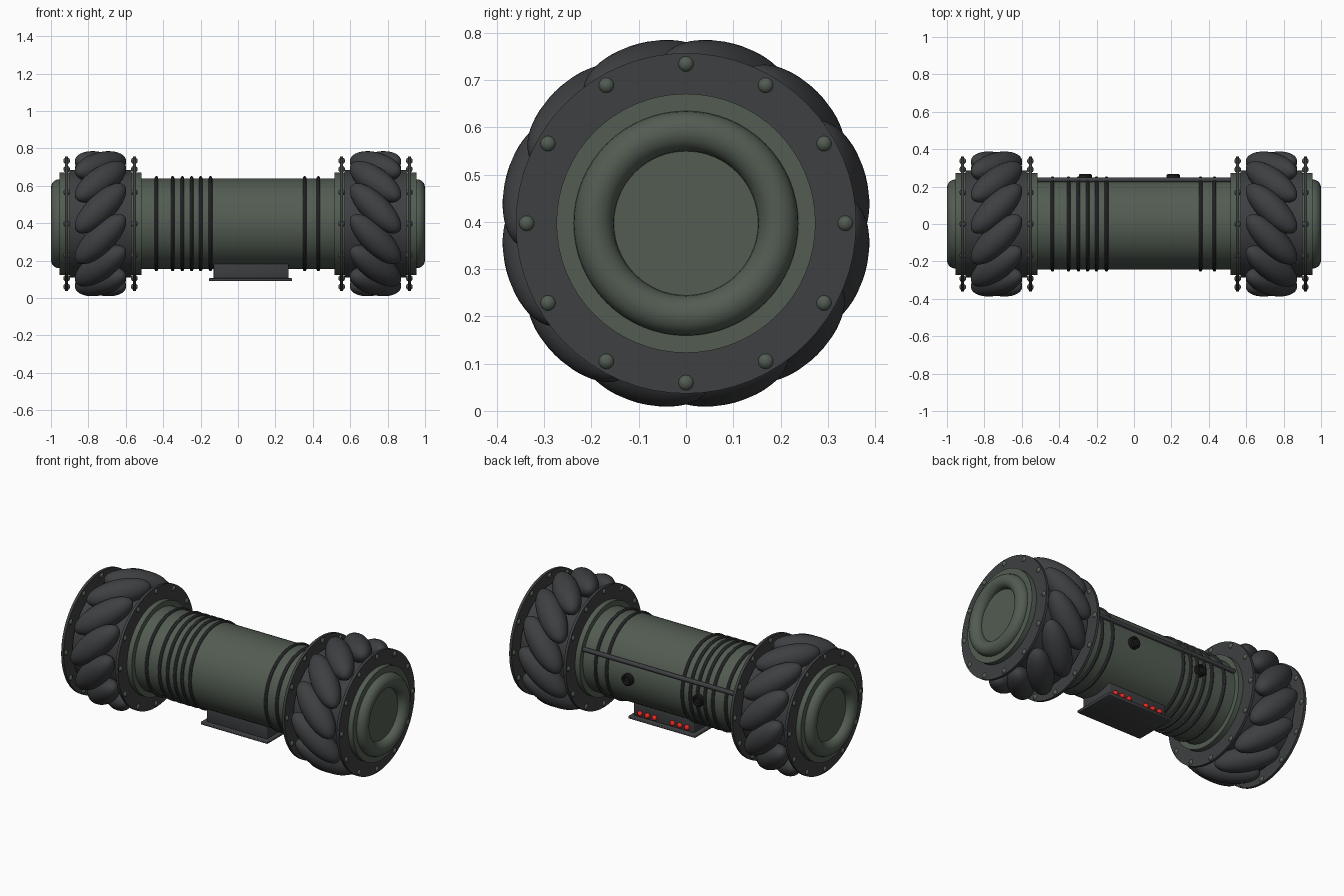
import bpy, bmesh, math
from mathutils import Matrix, Vector

if "Cube" in bpy.data.objects:
    bpy.data.objects.remove(bpy.data.objects["Cube"])

ZC = 0.397  # axle height


def mat(name, col):
    m = bpy.data.materials.new(name)
    m.diffuse_color = (*col, 1)
    m.use_nodes = True
    m.node_tree.nodes["Principled BSDF"].inputs["Base Color"].default_value = m.diffuse_color
    return m


GREEN = mat("green_shell", (0.085, 0.107, 0.085))
DARK = mat("dark_rubber", (0.048, 0.05, 0.054))
BLACK = mat("black_lens", (0.012, 0.012, 0.013))
RED = mat("red_light", (0.8, 0.02, 0.015))


def add(name, me, m, matrix=Matrix()):
    o = bpy.data.objects.new(name, me)
    bpy.context.collection.objects.link(o)
    o.matrix_world = matrix
    if not me.materials:
        me.materials.append(m)
    return o


def finish(bm, name, angle=35):
    bmesh.ops.recalc_face_normals(bm, faces=bm.faces)
    for f in bm.faces:
        f.smooth = True
    for e in bm.edges:
        if len(e.link_faces) == 2 and e.calc_face_angle(0) > math.radians(angle):
            e.smooth = False
    me = bpy.data.meshes.new(name)
    bm.to_mesh(me)
    bm.free()
    return me


def lathe(name, prof, m, seg=64, closed=False, loc=(0, 0, ZC), axis='X'):
    """Revolve (position, radius) points about the x axis, or y if asked."""
    bm = bmesh.new()
    vs = [bm.verts.new((x, 0, r)) for x, r in prof]
    n = len(vs)
    es = [bm.edges.new((vs[i], vs[(i + 1) % n])) for i in range(n if closed else n - 1)]
    bmesh.ops.spin(bm, geom=vs + es, cent=(0, 0, 0), axis=(1, 0, 0),
                   angle=2 * math.pi, steps=seg, use_merge=True)
    bmesh.ops.remove_doubles(bm, verts=bm.verts, dist=1e-5)
    rot = Matrix.Rotation(math.pi / 2, 4, 'Z') if axis == 'Y' else Matrix()
    return add(name, finish(bm, name), m, Matrix.Translation(loc) @ rot)


def ball_mesh(name, r, u=16, v=10, scale=(1, 1, 1)):
    bm = bmesh.new()
    bmesh.ops.create_uvsphere(bm, u_segments=u, v_segments=v, radius=r)
    bmesh.ops.scale(bm, vec=scale, verts=bm.verts)
    return finish(bm, name, 60)


def box(name, lo, hi, m, bev=0.004):
    bm = bmesh.new()
    bmesh.ops.create_cube(bm, size=1)
    size = [b - a for a, b in zip(lo, hi)]
    bmesh.ops.scale(bm, vec=size, verts=bm.verts)
    bmesh.ops.bevel(bm, geom=bm.edges[:], offset=bev, segments=2, affect='EDGES', profile=0.5)
    mid = [(a + b) / 2 for a, b in zip(lo, hi)]
    return add(name, finish(bm, name, 50), m, Matrix.Translation(mid))


def circle(cx, cr, r, n):
    return [(cx + r * math.cos(2 * math.pi * i / n), cr + r * math.sin(2 * math.pi * i / n))
            for i in range(n)]


# main body tube
lathe("body_tube", [(-0.56, 0), (-0.56, 0.243), (0.56, 0.243), (0.56, 0)], GREEN)

# thin bands around the body
for x in (-0.436, -0.35, -0.297, -0.248, -0.2, -0.147, 0.356, 0.43):
    lathe("body_band", circle(x, 0.245, 0.0095, 10), DARK, closed=True)

# wheels
roller = ball_mesh("roller", 1, 32, 20, (0.075, 0.075, 0.18))
bolt = ball_mesh("bolt", 0.018)
for s, side in ((-1, "left"), (1, "right")):
    c = 0.735 * s
    # green hub with the drum that carries the rollers
    lathe(side + "_hub", [(c - 0.22, 0), (c - 0.22, 0.274), (c + 0.22, 0.274), (c + 0.22, 0)], GREEN)
    lathe(side + "_drum", [(c - 0.165, 0.2), (c - 0.165, 0.287), (c + 0.165, 0.287),
                           (c + 0.165, 0.2)], DARK, closed=True)
    # rounded ring on the hub faces
    for k in (-1, 1):
        lathe(side + "_hub_ring", circle(c + k * 0.222, 0.195, 0.0425, 24), GREEN, closed=True)
        # rim plate with its bolts
        p = c + k * 0.181
        lathe(side + "_rim_plate", [(p - 0.008, 0.26), (p - 0.008, 0.36), (p + 0.008, 0.36),
                                    (p + 0.008, 0.26)], DARK, closed=True)
        for i in range(12):
            a = i * math.pi / 6
            add(side + "_bolt", bolt, GREEN, Matrix.Translation(
                (p, 0.337 * math.cos(a), ZC + 0.337 * math.sin(a))))
    # diagonal rollers, mirrored between the two wheels
    for i in range(12):
        a = (i + 0.5) * math.pi / 6
        d = Vector((0, math.cos(a), math.sin(a)))
        t = Vector((0, -math.sin(a), math.cos(a)))
        ax = (Vector((1, 0, 0)) + s * t).normalized()
        rot = Matrix((d, ax.cross(d), ax)).transposed().to_4x4()
        add(side + "_roller", roller, DARK,
            Matrix.Translation(Vector((c, 0, ZC)) + d * 0.318) @ rot)

# rail along the back
lathe("back_rail", [(-0.53, 0), (-0.53, 0.013), (0.53, 0.013), (0.53, 0)], DARK, 16,
      loc=(0, 0.236, 0.485))

# round sensors on the back
for x in (-0.26, 0.21):
    lathe("back_sensor", [(0.22, 0), (0.22, 0.035), (0.262, 0.035), (0.268, 0.029),
                          (0.268, 0.022), (0.26, 0.018), (0.26, 0)], BLACK, 32,
          loc=(x, 0, 0.39), axis='Y')

# equipment box and tray under the body
box("under_box", (-0.13, -0.11, 0.1), (0.27, 0.11, 0.21), DARK)
box("under_tray", (-0.155, -0.135, 0.09), (0.29, 0.135, 0.106), DARK)

# two groups of red lights on the back of the box
light = ball_mesh("light", 0.016)
for g in (-1, 1):
    for k in (0.06, 0.108, 0.156):
        add("red_light", light, RED, Matrix.Translation((0.07 + g * k, 0.113, 0.128)))
